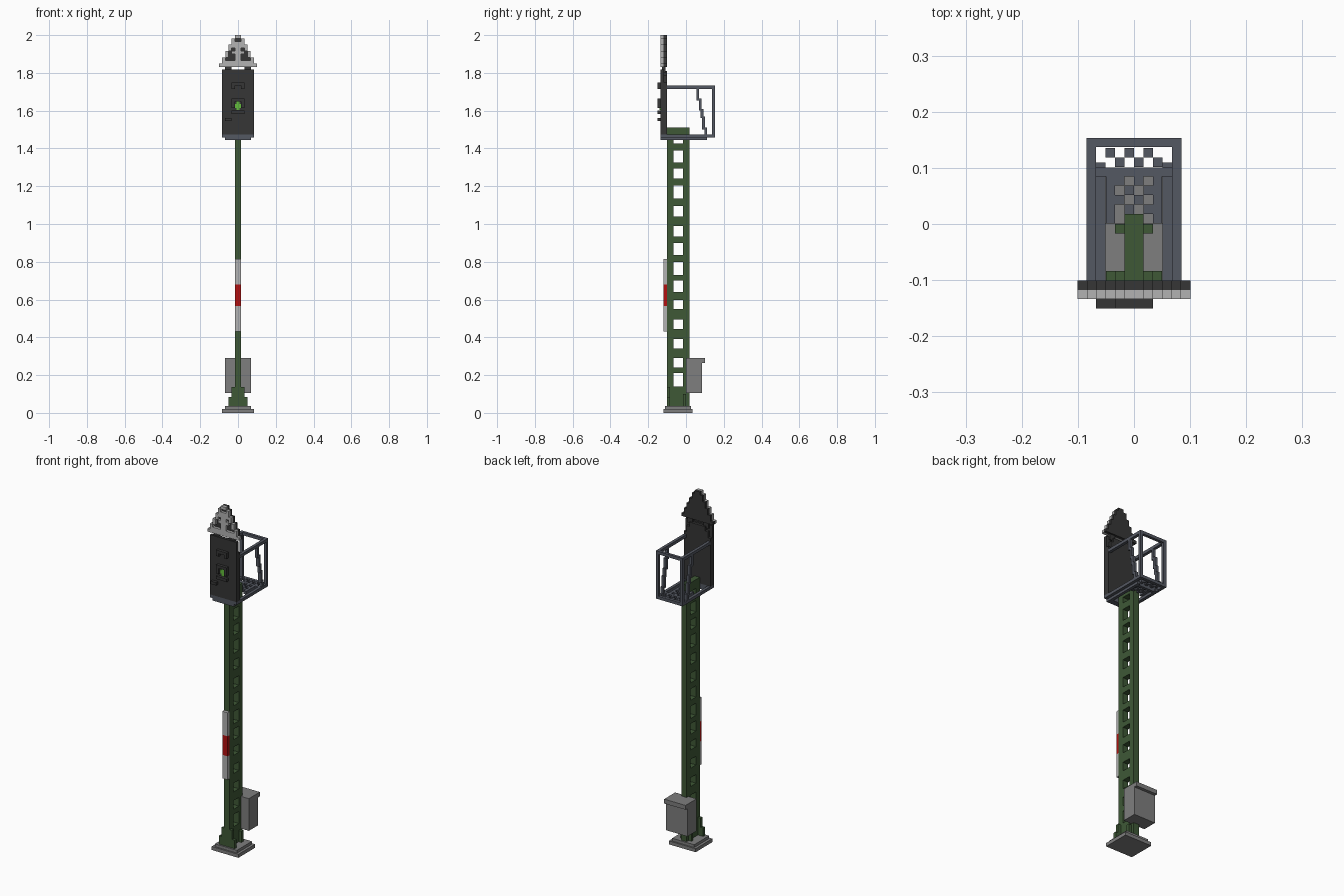
import bpy
import bmesh

cube = bpy.data.objects.get("Cube")
if cube:
    bpy.data.objects.remove(cube, do_unlink=True)

V = 0.0168  # block size


def material(name, rgb):
    lin = [(c / 255 / 12.92) if c < 11 else ((c / 255 + 0.055) / 1.055) ** 2.4 for c in rgb]
    m = bpy.data.materials.new(name)
    m.use_nodes = True
    m.diffuse_color = (*lin, 1)
    m.node_tree.nodes["Principled BSDF"].inputs["Base Color"].default_value = (*lin, 1)
    return m


GREEN = material("mast_green", (62, 88, 54))
DARK = material("charcoal", (54, 54, 54))
SLATE = material("slate_blue_grey", (84, 88, 98))
GREY = material("mid_grey", (126, 126, 126))
LIGHT = material("light_grey", (178, 178, 178))
RED = material("red", (178, 16, 16))
LAMP = material("lamp_green", (100, 190, 60))


def blocks(name, mat, boxes, mirror=False):
    """One object from boxes (x0, x1, y0, y1, z0, z1), optionally mirrored in x."""
    boxes = list(boxes)
    if mirror:
        boxes += [(-b[1], -b[0], *b[2:]) for b in boxes]
    bm = bmesh.new()
    for x0, x1, y0, y1, z0, z1 in boxes:
        vs = bmesh.ops.create_cube(bm, size=1)["verts"]
        for v in vs:
            v.co = ((x0 + x1) / 2 + v.co.x * (x1 - x0),
                    (y0 + y1) / 2 + v.co.y * (y1 - y0),
                    (z0 + z1) / 2 + v.co.z * (z1 - z0))
    me = bpy.data.meshes.new(name)
    bm.to_mesh(me)
    bm.free()
    me.materials.append(mat)
    ob = bpy.data.objects.new(name, me)
    bpy.context.collection.objects.link(ob)
    return ob


# Stepped foot
blocks("foot", GREY, [(-.085, .085, -.118, .034, 0, .02),
                      (-.07, .07, -.11, .026, .02, .036)])

# Lattice mast: two legs joined by rungs left between the openings
openings = [(.14, .21), (.24, .29), (.34, .39), (.445, .495), (.55, .597), (.64, .70),
            (.73, .80), (.835, .90), (.935, .99), (1.04, 1.095), (1.135, 1.205),
            (1.24, 1.295), (1.325, 1.39), (1.427, 1.46)]
edges = [.036] + [z for o in openings for z in o] + [1.51]
blocks("mast_legs", GREEN, [(-V, V, -.101, -.067, .036, 1.51),
                            (-V, V, -.016, .018, .036, 1.51)])
blocks("mast_rungs", GREEN, [(-V, V, -.067, -.016, edges[i], edges[i + 1])
                             for i in range(0, len(edges), 2)])
blocks("mast_gussets", GREEN, [(V, .05, -.101, -.084, .036, .085),
                               (V, .034, -.101, -.084, .085, .137),
                               (V, .034, -.017, 0, .036, .1)], mirror=True)

# Banded marker plate on the mast front
for name, mat, z0, z1 in (("marker_lower", LIGHT, .43, .565), ("marker_middle", RED, .565, .68),
                          ("marker_upper", LIGHT, .68, .815)):
    blocks(name, mat, [(-V, V, -.118, -.101, z0, z1)])

# Equipment cabinet with overhanging lid
blocks("cabinet", GREY, [(-.068, .068, .001, .084, .105, .265),
                         (-.068, .068, .001, .101, .265, .29)])

# Signal board with a narrower back layer stepping in at the top
blocks("signal_board", DARK, [(-.085, .085, -.134, -.117, 1.475, 1.818)])
blocks("signal_board_back", DARK, [(-.085, .085, -.118, -.101, 1.475, 1.75),
                                   (-.068, .068, -.118, -.101, 1.75, 1.785),
                                   (-.05, .05, -.118, -.101, 1.785, 1.81)])

# Lamp hoods and lamp
blocks("upper_hood", DARK, [(-.034, .034, -.151, -.134, 1.733, 1.75),
                            (-.034, -V, -.151, -.134, 1.716, 1.733),
                            (V, .034, -.151, -.134, 1.716, 1.733)])
blocks("lower_hood", DARK, [(-.034, .034, -.151, -.134, 1.648, 1.665),
                            (-.034, -V, -.151, -.134, 1.615, 1.648),
                            (V, .034, -.151, -.134, 1.615, 1.648),
                            (-.034, .034, -.151, -.134, 1.583, 1.6)])
blocks("side_hood", DARK, [(-.068, -.034, -.151, -.134, 1.545, 1.562)])
blocks("lamp", LAMP, [(-.009, .009, -.139, -.133, 1.603, 1.648),
                      (-.018, .018, -.138, -.133, 1.615, 1.636)])

# Stepped crown: half rows from the centre outwards, # raised light, d dark recess
rows = ["######", "#####", "#ddd#", "#dd#", "##d#", "#d#", "###", "##", "d#", "#"]
light, back = [], []
for i, row in enumerate(rows):
    z = 2 - (len(rows) - i) * V
    back.append((0, len(row) * V, -.118, -.101, z, z + V))
    light += [(j * V, (j + 1) * V, -.134, -.118, z, z + V)
              for j, c in enumerate(row) if c == "#"]
blocks("crown_face", LIGHT, light, mirror=True)
blocks("crown_back", DARK, back, mirror=True)
blocks("crown_supports", DARK, [(.034, .068, -.126, -.109, 1.80, 1.835)], mirror=True)

# Service cage: handrail, corner posts, floor frame
blocks("cage_sides", SLATE, [(.068, .085, -.101, .153, 1.716, 1.733),
                             (.068, .085, -.134, .153, 1.458, 1.475),
                             (.051, .068, -.134, .11, 1.444, 1.46),
                             (.068, .085, .137, .153, 1.475, 1.716)], mirror=True)
blocks("cage_rear_rails", SLATE, [(-.068, .068, .137, .153, 1.716, 1.733),
                                  (-.068, .068, .137, .153, 1.458, 1.475)])
blocks("cage_cross_beams", SLATE, [(-.068, .068, -.134, -.101, 1.444, 1.475),
                                   (-.068, .068, .085, .101, 1.444, 1.475)])

# Stepped slanting braces in the cage sides
steps = [(.055, 1.655, 1.72), (.068, 1.6, 1.665), (.078, 1.56, 1.61),
         (.086, 1.5, 1.57), (.097, 1.47, 1.51)]
blocks("cage_braces", SLATE, [(.068, .085, y, y + .015, z0, z1) for y, z0, z1 in steps],
       mirror=True)

# Chequered floor grating with solid borders
grate = [(-.05, -.034, .001, .085, 1.458, 1.475), (.034, .05, .001, .085, 1.458, 1.475)]
for r in range(1, 8):
    for c in range(-3, 3):
        if r == 5 or (r + c) % 2 or (r < 5 and c in (-3, 2)):
            continue
        grate.append((c * V, (c + 1) * V, .001 + r * V, .001 + (r + 1) * V, 1.458, 1.475))
blocks("cage_grating", SLATE, grate)
